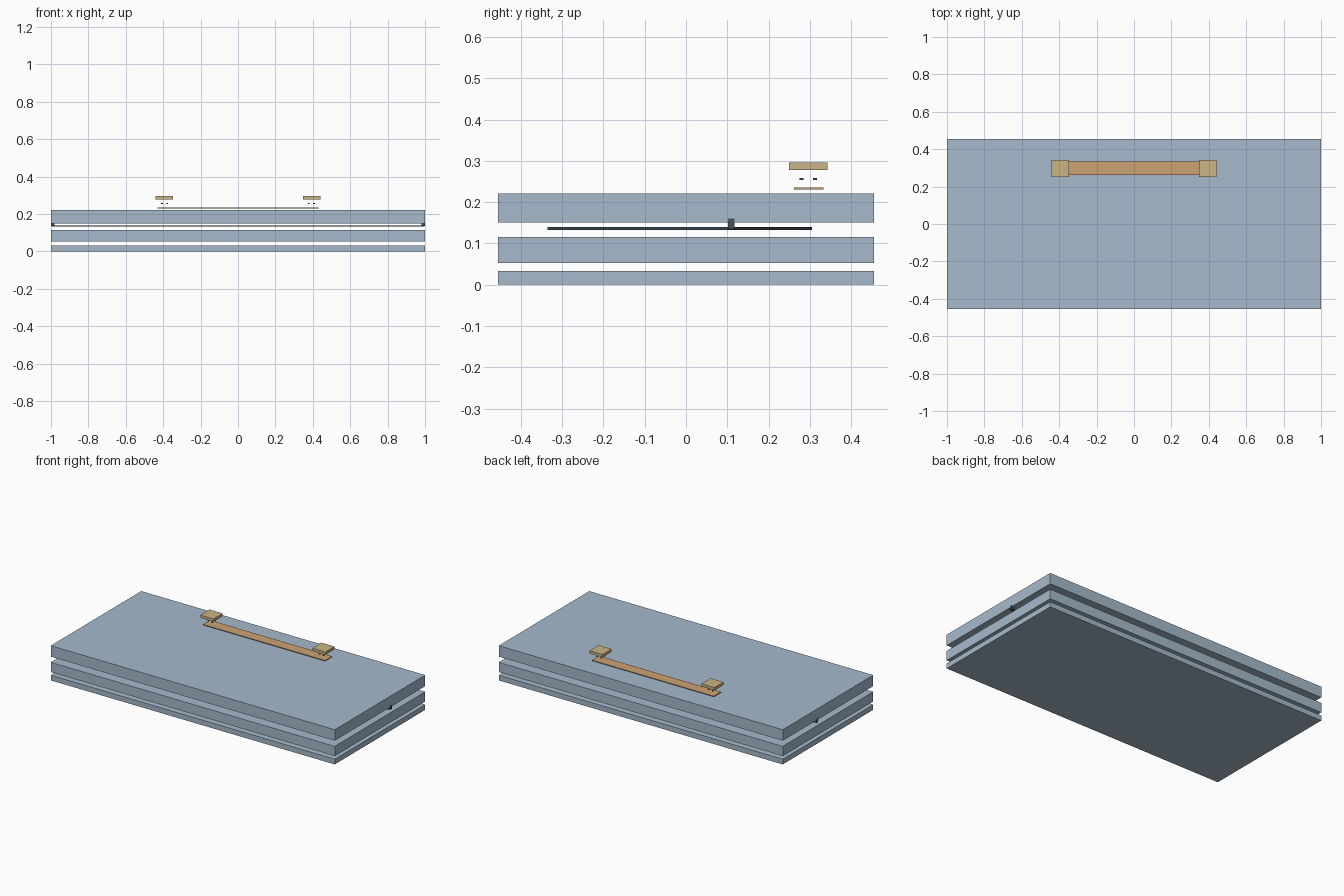
import bpy
import bmesh
from mathutils import Matrix, Vector

cube = bpy.data.objects.get("Cube")
if cube:
    bpy.data.objects.remove(cube, do_unlink=True)


def material(name, srgb):
    color = [((c + 0.055) / 1.055) ** 2.4 for c in srgb] + [1.0]
    mat = bpy.data.materials.new(name)
    mat.use_nodes = True
    mat.diffuse_color = color
    mat.node_tree.nodes["Principled BSDF"].inputs["Base Color"].default_value = color
    return mat


blue = material("pale blue", (0.65, 0.73, 0.80))
orange = material("warm orange", (0.80, 0.64, 0.45))
tan = material("tan", (0.79, 0.71, 0.52))
slate = material("dark slate", (0.27, 0.33, 0.37))


def finish(name, bm, mat):
    bmesh.ops.recalc_face_normals(bm, faces=bm.faces)
    mesh = bpy.data.meshes.new(name)
    bm.to_mesh(mesh)
    bm.free()
    mesh.materials.append(mat)
    obj = bpy.data.objects.new(name, mesh)
    bpy.context.collection.objects.link(obj)
    return obj


def box(name, low, high, mat):
    low, high = Vector(low), Vector(high)
    bm = bmesh.new()
    placing = Matrix.Translation((low + high) / 2) @ Matrix.Diagonal(high - low).to_4x4()
    bmesh.ops.create_cube(bm, size=1, matrix=placing)
    return finish(name, bm, mat)


# Stacked slabs
for name, bottom, top in (("bottom_slab", 0, 0.033),
                          ("middle_slab", 0.053, 0.115),
                          ("top_slab", 0.151, 0.221)):
    box(name, (-1, -0.455, bottom), (1, 0.455, top), blue)

# Thin insert between the upper slabs, pointed at both ends
half = [(0.26, -0.335), (0.72, -0.085), (0.998, 0.11), (0.26, 0.305)]
outline = half + [(-x, y) for x, y in reversed(half)]
bm = bmesh.new()
face = bm.faces.new([bm.verts.new((x, y, 0.133)) for x, y in outline])
raised = bmesh.ops.extrude_face_region(bm, geom=[face])["geom"]
bmesh.ops.translate(bm, vec=(0, 0, 0.007),
                    verts=[v for v in raised if isinstance(v, bmesh.types.BMVert)])
finish("middle_insert", bm, slate)

# Handle strip
box("handle_strip", (-0.43, 0.262, 0.231), (0.43, 0.333, 0.235), orange)

for side, label in ((-1, "right"), (1, "left")):
    # End tabs of the insert
    ends = sorted((side * 0.98, side * 1.001))
    box(label + "_end_tab", (ends[0], 0.102, 0.135), (ends[1], 0.117, 0.16), slate)

    # Handle end blocks
    ends = sorted((side * 0.348, side * 0.44))
    box(label + "_handle_block", (ends[0], 0.25, 0.278), (ends[1], 0.343, 0.296), tan)

    # Small fasteners below each block
    bm = bmesh.new()
    for x in (0.378, 0.406):
        for y in (0.28, 0.312):
            bmesh.ops.create_cone(bm, cap_ends=True, segments=12,
                                  radius1=0.005, radius2=0.005, depth=0.004,
                                  matrix=Matrix.Translation((side * x, y, 0.256)))
    finish(label + "_fasteners", bm, slate)
